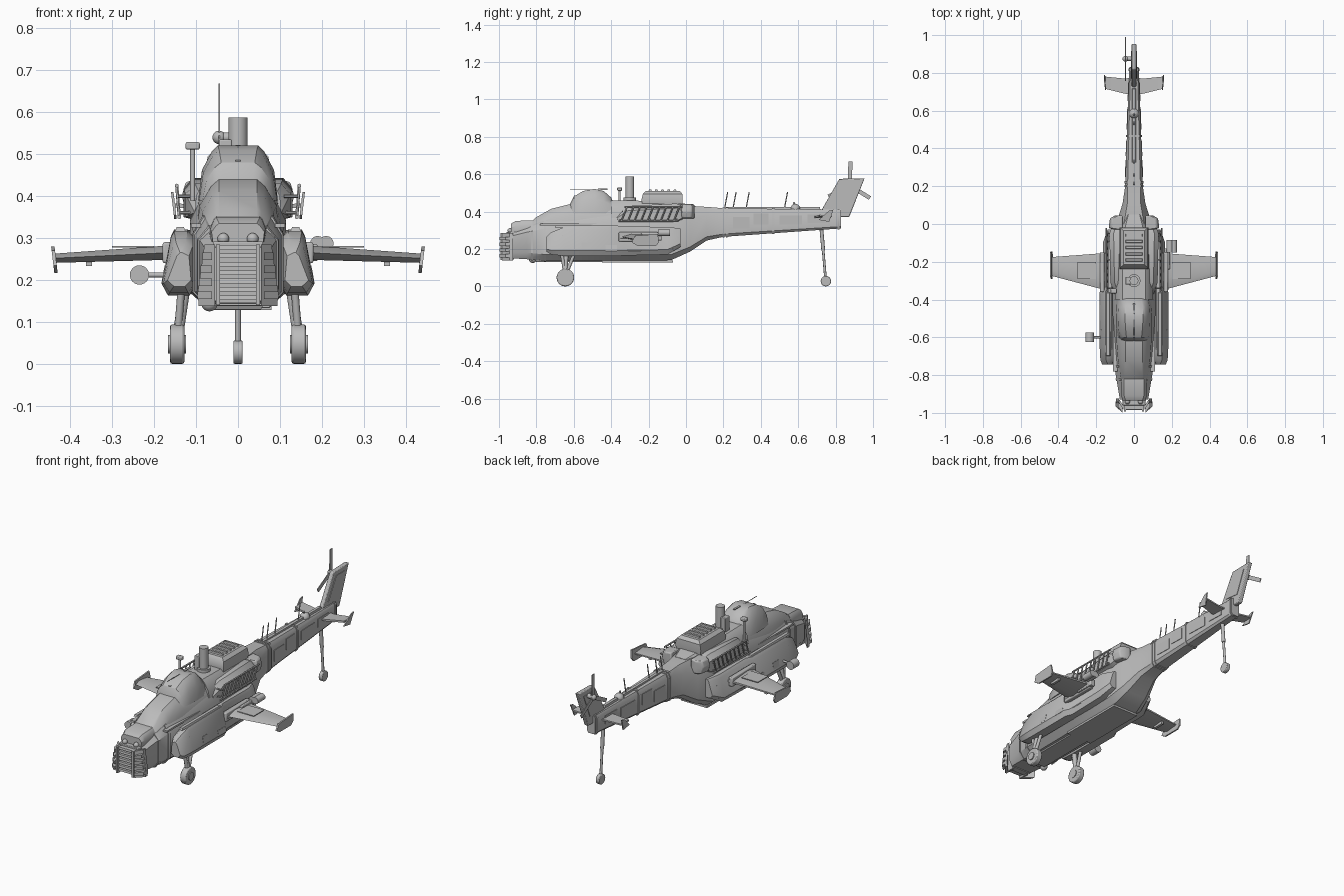
import bpy, bmesh, math
from mathutils import Vector, Matrix

GREY = bpy.data.materials.new("plain grey")
GREY.diffuse_color = (0.5, 0.5, 0.5, 1)


def finish(name, bm, mirror=False, bevel=0.0, angle=32):
    bmesh.ops.recalc_face_normals(bm, faces=bm.faces)
    me = bpy.data.meshes.new(name)
    bm.to_mesh(me)
    bm.free()
    me.shade_smooth()
    me.set_sharp_from_angle(angle=math.radians(angle))
    me.materials.append(GREY)
    ob = bpy.data.objects.new(name, me)
    bpy.context.collection.objects.link(ob)
    if bevel:
        b = ob.modifiers.new("bevel", 'BEVEL')
        b.width, b.segments = bevel, 2
    if mirror:
        ob.modifiers.new("mirror", 'MIRROR')
    return ob


def loft(name, rings, **kw):
    bm = bmesh.new()
    vs = [[bm.verts.new(p) for p in r] for r in rings]
    n = len(vs[0])
    for a, b in zip(vs, vs[1:]):
        for i in range(n):
            bm.faces.new((a[i], a[(i + 1) % n], b[(i + 1) % n], b[i]))
    bm.faces.new(vs[0])
    bm.faces.new(vs[-1][::-1])
    return finish(name, bm, **kw)


def box(name, lo, hi, top=0.0, **kw):
    (x0, y0, z0), (x1, y1, z1) = lo, hi
    t = top
    return loft(name, [[(x0, y0, z0), (x1, y0, z0), (x1, y1, z0), (x0, y1, z0)],
                       [(x0 + t, y0 + t, z1), (x1 - t, y0 + t, z1), (x1 - t, y1 - t, z1), (x0 + t, y1 - t, z1)]], **kw)


def rod(name, p, q, r, r2=None, n=12, **kw):
    p, q = Vector(p), Vector(q)
    bm = bmesh.new()
    m = Matrix.Translation((p + q) / 2) @ (q - p).to_track_quat('Z', 'Y').to_matrix().to_4x4()
    bmesh.ops.create_cone(bm, cap_ends=True, segments=n, radius1=r, radius2=r if r2 is None else r2,
                          depth=(q - p).length, matrix=m)
    return finish(name, bm, **kw)


def ball(name, c, r, **kw):
    bm = bmesh.new()
    bmesh.ops.create_uvsphere(bm, u_segments=16, v_segments=10, radius=r, matrix=Matrix.Translation(c))
    return finish(name, bm, angle=60, **kw)


def prism(name, yz, x0, x1, lean=0.0, **kw):
    # outline in the side plane; lean shifts x per unit height
    zc = min(z for _, z in yz)
    return loft(name, [[(x + lean * (z - zc), y, z) for y, z in yz] for x in (x0, x1)], **kw)


def symmetric(y, half):
    return [(x, y, z) for x, z in half] + [(-x, y, z) for x, z in reversed(half)]


# fuselage: y, bottom, lower edge, shoulder, top, half widths of bottom, side, top
HULL = [(-.93, .15, .18, .27, .29, .06, .075, .055), (-.85, .145, .18, .29, .315, .065, .088, .06),
        (-.75, .137, .17, .31, .35, .07, .105, .08), (-.40, .135, .17, .34, .39, .075, .115, .09),
        (-.08, .14, .17, .35, .425, .075, .112, .075), (.02, .185, .21, .36, .43, .06, .088, .05),
        (.11, .245, .265, .38, .425, .042, .06, .035), (.20, .265, .28, .395, .418, .034, .047, .034),
        (.83, .31, .32, .40, .41, .017, .025, .018)]


def hull_ring(s, g=0.0):
    y, zb, z1, z2, zt, wb, wm, wt = s
    return symmetric(y, [(wb + g, zb - g), (wm + g, z1), (wm + g, z2), (wt + g, zt + g)])


def hull_at(y):
    for a, b in zip(HULL, HULL[1:]):
        if a[0] <= y <= b[0]:
            f = (y - a[0]) / (b[0] - a[0])
            return [u + (v - u) * f for u, v in zip(a, b)]


loft("fuselage", [hull_ring(s) for s in HULL])
for y in (-.83, -.76, .195, .215, .46, .81):
    loft("hull_band", [hull_ring(hull_at(y), .004), hull_ring(hull_at(y + .012), .004)])

# boom side panels
for y0, y1, z0, z1 in ((.25, .34, .31, .37), (.36, .44, .33, .39), (.5, .62, .33, .38), (.65, .75, .34, .385)):
    ra, rb = hull_at(y0)[6], hull_at(y1)[6]
    loft("boom_panel", [[(w + d, y, z) for y, w, z in ((y0, ra, z0), (y1, rb, z0), (y1, rb, z1), (y0, ra, z1))]
                        for d in (-.004, .003)], mirror=True)
box("boom_spine", (-.012, .2, .40), (.012, .72, .424), top=.004)

# canopy, roof dome and rear deck: y, top height, base/mid/top half widths
def hood(name, base, rows, **kw):
    loft(name, [symmetric(y, [(w0, base), (w1, base + (zt - base) * .55),
                              (w2 + (w1 - w2) * .4, base + (zt - base) * .88), (w2, zt)])
                for y, zt, w0, w1, w2 in rows], **kw)

hood("canopy", .30, [(-.84, .335, .066, .064, .045), (-.80, .37, .076, .072, .045), (-.72, .415, .09, .085, .045),
                     (-.62, .44, .098, .092, .045), (-.38, .455, .105, .095, .05)], angle=28)
hood("roof_dome", .39, [(-.62, .44, .07, .06, .035), (-.60, .48, .085, .075, .04), (-.55, .51, .093, .083, .045),
                        (-.49, .521, .095, .086, .048), (-.44, .51, .093, .083, .046), (-.40, .475, .085, .075, .04),
                        (-.385, .44, .07, .06, .035)])
hood("rear_deck", .33, [(-.40, .46, .105, .1, .06), (-.07, .455, .105, .1, .06), (.05, .43, .07, .06, .03)])
for y in (-.77, -.68):
    rod("canopy_rib", (.088 if y > -.7 else .078, y, .31), (.05, y + .03, .422 if y > -.7 else .39), .004, n=6, mirror=True)
box("canopy_sill", (.088, -.78, .325), (.112, -.40, .335), mirror=True)
for y, z in ((-.6, .482), (-.47, .518)):
    box("roof_latch", (-.006, y, z), (.006, y + .05, z + .004))
rod("roof_wire", (0, -.62, .517), (0, -.42, .517), .002, n=6)

# nose sensor housing and lamps
hood("nose_housing", .29, [(-.935, .335, .06, .063, .045), (-.91, .35, .062, .066, .052), (-.82, .353, .068, .068, .052)])
ball("nose_lamp", (.035, -.94, .298), .014, mirror=True)
box("nose_ledge", (-.06, -.96, .278), (.06, -.9, .292), bevel=.003)

# nose grille with slats and angled side guards
prism("grille_back", [(-.955, .145), (-.92, .145), (-.92, .285), (-.955, .285)], -.05, .05)
for i in range(7):
    z = .152 + i * .02
    box("grille_slat", (-.045, -.985, z), (.045, -.945, z + .011), top=.002)
box("grille_post", (.043, -.992, .14), (.053, -.93, .285), mirror=True)
loft("side_guard", [[(.055, -.985, z), (w, -.945, z), (w, -.925, z), (.055, -.965, z)]
                    for z, w in ((.138, .094), (.17, .096), (.285, .08))], mirror=True)
for i in range(4):
    z = .155 + i * .031
    loft("guard_cleat", [[(.062, -.998 + d, h), (.097 - i * .004, -.966 + d, h), (.097 - i * .004, -.94 + d, h),
                          (.062, -.96 + d, h)] for h, d in ((z, 0), (z + .017, 0))], mirror=True)
ball("chin_sensor", (-.068, -.82, .145), .02)

# side sponsons
def sponson_ring(y, lo, hi, inn, out):
    h = hi - lo
    return [(inn + .015, y, lo), (out - .015, y, lo), (out, y, lo + h * .18), (out - .022, y, hi - h * .1),
            (out - .03, y, hi), (inn + .02, y, hi), (inn + .005, y, hi - h * .1), (inn, y, lo + h * .18)]

loft("sponson", [sponson_ring(*s) for s in ((-.745, .185, .265, .112, .168), (-.72, .17, .29, .104, .178),
     (-.65, .163, .317, .10, .182), (-.36, .163, .32, .10, .182), (-.33, .165, .32, .10, .165),
     (-.10, .17, .318, .09, .165), (-.03, .21, .31, .075, .14))], mirror=True)
for y0, y1, z0, z1, x in ((-.56, -.51, .2, .235, .175), (-.49, -.43, .22, .27, .168), (-.66, -.59, .21, .275, .17),
                          (-.43, -.37, .19, .22, .177), (-.31, -.24, .19, .22, .158), (-.12, -.07, .2, .27, .145)):
    prism("sponson_panel", [(y0, z0), (y1, z0), (y1, z1), (y0, z1)], x - .006, x + .006, lean=-.17, mirror=True)
box("sponson_rail", (.125, -.70, .316), (.15, -.36, .326), top=.004, mirror=True)
box("belly_plate", (-.08, -.45, .128), (.08, -.07, .139))
box("belly_keel", (-.055, -.80, .13), (.055, -.45, .142), top=-.006)

# engine nacelles, exhausts and slanted side cage
loft("nacelle", [[(.07, y, z0), (w, y, z0 + .015), (w, y, z1 - .025), (w - .022, y, z1), (.07, y, z1)]
                 for y, z0, z1, w in ((-.37, .345, .39, .105), (-.31, .335, .43, .125), (-.05, .335, .443, .13),
                                      (-.02, .35, .43, .12))], mirror=True)
loft("exhaust", [[(.06, y, .36), (w, y, .365), (w + .01, y, .40), (w, y, .435), (.06, y, .44)]
                 for y, w in ((-.03, .10), (-.02, .125), (.03, .118), (.045, .09))], mirror=True, bevel=.006)
for i in range(9):
    y = -.345 + i * .035
    rod("cage_bar", (.140, y, .35), (.146, y + .03, .425), .004, n=6, mirror=True)
for y0, y1, z, x in ((-.36, -.04, .35, .14), (-.33, -.02, .425, .146)):
    rod("cage_rail", (x, y0, z), (x, y1, z), .005, n=6, mirror=True)
for y in (-.34, -.19, -.05):
    for z in (.36, .40):
        rod("cage_stay", (.11, y, z), (.143, y, z), .004, n=6, mirror=True)

# roof engine cover, mast and masthead sight
loft("engine_cover", [[(-w, y0, z), (w, y0, z), (w, y1, z), (-w, y1, z)] for z, w, y0, y1 in
     ((.44, .075, -.235, -.02), (.465, .078, -.238, -.018), (.495, .072, -.23, -.02), (.511, .055, -.215, -.035))])
for i in range(5):
    box("cover_slat", (-.045, -.2 + i * .033, .509), (.045, -.183 + i * .033, .518), top=.003)
rod("rotor_mast", (0, -.30, .44), (0, -.30, .587), .023, n=24)
rod("mast_collar", (0, -.30, .44), (0, -.30, .475), .034, n=24)
box("mast_block", (-.045, -.32, .45), (-.015, -.28, .535), bevel=.003)
rod("sight_post", (-.108, -.355, .39), (-.108, -.355, .515), .006)
box("sight_head", (-.125, -.368, .511), (-.091, -.342, .529), bevel=.004)

# stub wings with end plates and pylons
loft("stub_wing", [[(x, a, z), (x, a + (b - a) * .3, z + t), (x, b, z + t * .3), (x, b, z - t * .3), (x, a + (b - a) * .3, z - t)]
                   for x, a, b, z, t in ((.11, -.36, -.15, .268, .018), (.17, -.345, -.155, .265, .017),
                                         (.435, -.275, -.175, .252, .011))], mirror=True)
prism("wing_end_plate", [(-.29, .235), (-.26, .217), (-.16, .217), (-.145, .235), (-.15, .28), (-.275, .27)],
      .430, .438, lean=.12, mirror=True)
box("wing_pylon", (.348, -.25, .233), (.362, -.19, .255), mirror=True)
box("wing_panel", (.2, -.29, .277), (.30, -.2, .281), mirror=True)
box("wing_root", (.155, -.36, .24), (.18, -.15, .29), bevel=.005, mirror=True)

# side gun, ammunition cans and outrigger sensor
rod("gun_barrel", (.175, -.35, .262), (.175, -.18, .262), .008)
box("gun_body", (.16, -.24, .245), (.19, -.13, .285), bevel=.004)
for x in (.19, .21):
    rod("ammo_can", (x, -.15, .287), (x, -.085, .287), .018, n=16)
rod("outrigger_arm", (-.16, -.60, .212), (-.225, -.60, .212), .006)
rod("outrigger_sensor", (-.235, -.625, .212), (-.235, -.575, .212), .023, n=24)

# landing gear
rod("main_wheel", (.128, -.645, .047), (.162, -.645, .047), .047, n=28, mirror=True, bevel=.005)
rod("wheel_hub", (.124, -.645, .047), (.167, -.645, .047), .022, n=16, mirror=True)
for y in (-.665, -.595):
    rod("main_strut", (.135, y, .18), (.145, -.645, .055), .009, mirror=True)
rod("main_fork", (.125, -.64, .19), (.14, -.645, .09), .013, mirror=True)
rod("tail_strut", (0, .722, .33), (0, .747, .03), .007)
rod("tail_strut_sleeve", (0, .722, .33), (0, .734, .19), .010)
rod("tail_wheel", (-.011, .748, .028), (.011, .748, .028), .028, n=20, bevel=.003)

# tail fin, stabilizers and tail rotor
prism("tail_fin", [(.72, .40), (.83, .37), (.872, .37), (.955, .578), (.82, .575)], -.012, .012, bevel=.004)
prism("fin_panel", [(.77, .43), (.86, .42), (.915, .55), (.84, .55)], -.015, .015)
loft("stabilizer", [[(x, a, z - .005), (x, b, z - .004), (x, b, z + .004), (x, a, z + .005)]
                    for x, a, b, z in ((0, .685, .775, .37), (.05, .69, .77, .37), (.15, .715, .78, .378))], mirror=True)
prism("stabilizer_tip", [(.71, .355), (.765, .345), (.788, .41), (.765, .405)], .146, .152, lean=.12, mirror=True)
rod("rotor_shaft", (.012, .875, .54), (-.05, .875, .54), .012)
ball("rotor_hub", (-.045, .875, .54), .016)
for a in (2, 122, 242):
    r = math.radians(a)
    d, s = Vector((math.sin(r), math.cos(r))), Vector((math.cos(r), -math.sin(r))) * .011
    c = Vector((.875, .54))
    prism("tail_blade", [tuple(c + d * .01 + s), tuple(c + d * .128 + s), tuple(c + d * .128 - s),
                         tuple(c + d * .01 - s)], -.047, -.043)

# boom aerials and beacon
for y in (.205, .25, .32, .525):
    rod("aerial", (0, y, .41), (0, y + .018, .505), .003, n=6)
ball("boom_beacon", (0, .585, .415), .026)
rod("beacon_probe", (0, .585, .43), (0, .575, .45), .005, n=8)
